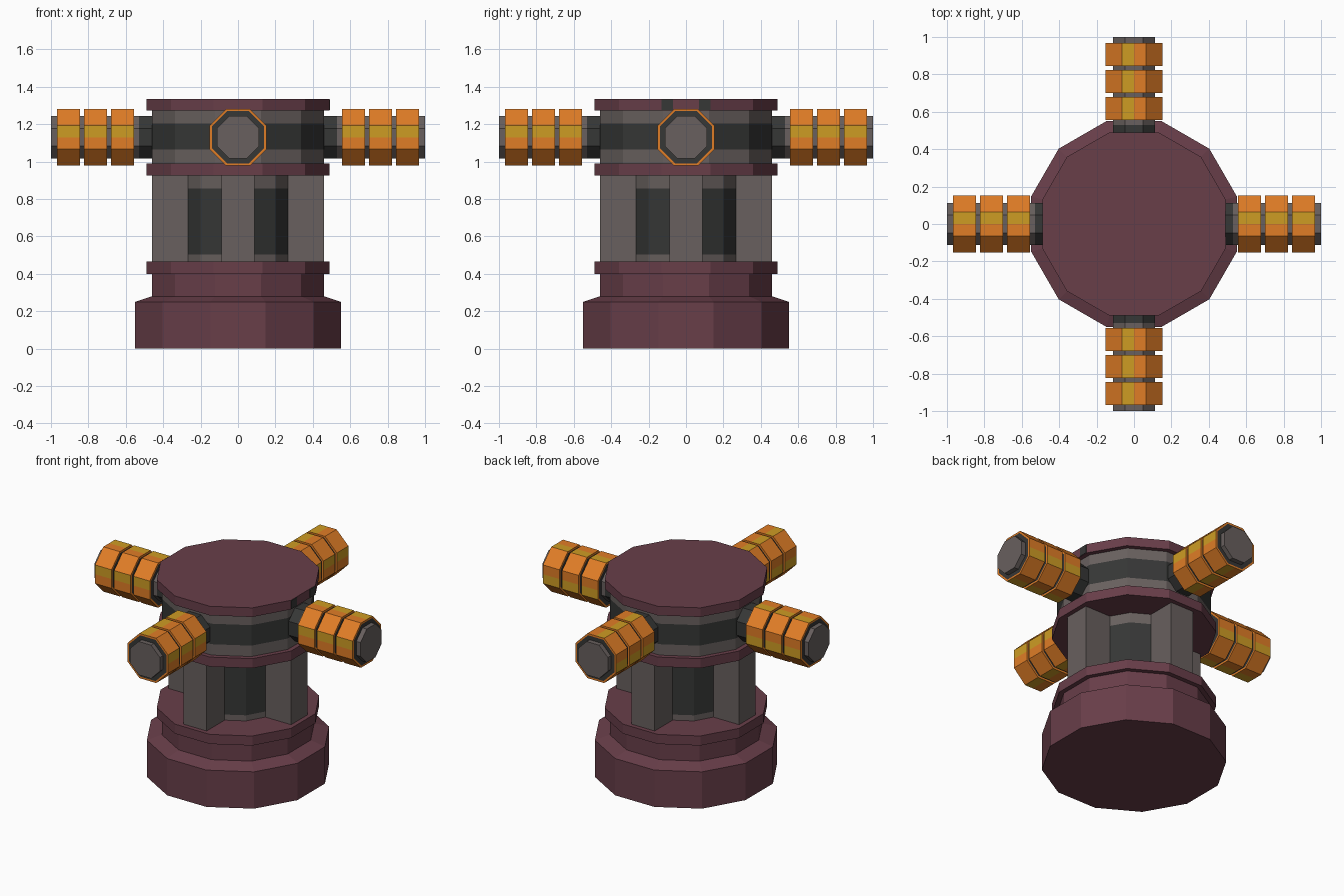
import bpy, bmesh, math
from mathutils import Matrix

if "Cube" in bpy.data.objects:
    bpy.data.objects.remove(bpy.data.objects["Cube"])


def srgb(r, g, b):
    def lin(c):
        c /= 255
        return c / 12.92 if c <= 0.04045 else ((c + 0.055) / 1.055) ** 2.4
    return (lin(r), lin(g), lin(b), 1)


COLOURS = [("maroon", (104, 62, 73)), ("warm_grey", (104, 96, 94)),
           ("charcoal", (54, 55, 54)), ("orange", (224, 125, 38)),
           ("mustard", (206, 156, 36))]
MATS = []
for name, rgb in COLOURS:
    m = bpy.data.materials.new(name)
    m.diffuse_color = srgb(*rgb)
    m.use_nodes = True
    m.node_tree.nodes["Principled BSDF"].inputs["Base Color"].default_value = m.diffuse_color
    MATS.append(m)
MAROON, GREY, DARK, ORANGE, YELLOW = range(5)


def finish(name, bm, matrix=None):
    bmesh.ops.recalc_face_normals(bm, faces=bm.faces)
    me = bpy.data.meshes.new(name)
    bm.to_mesh(me)
    bm.free()
    for m in MATS:
        me.materials.append(m)
    if matrix:
        me.transform(matrix)
    ob = bpy.data.objects.new(name, me)
    bpy.context.collection.objects.link(ob)
    return ob


def loft(bm, loops, mat_rule):
    """Skin closed loops of points; mat_rule(row, side) gives the colour."""
    rows = [[bm.verts.new(p) for p in loop] for loop in loops]
    n = len(rows[0])
    for i in range(len(rows) - 1):
        for j in range(n):
            k = (j + 1) % n
            f = bm.faces.new((rows[i][j], rows[i][k], rows[i + 1][k], rows[i + 1][j]))
            f.material_index = mat_rule(i, j)
    for row, i in ((rows[0], 0), (rows[-1], len(rows) - 2)):
        bm.faces.new(row).material_index = mat_rule(i, 0)


def box(name, lo, hi, mat, matrix=None):
    bm = bmesh.new()
    bmesh.ops.create_cube(bm, size=1)
    for v in bm.verts:
        v.co = [lo[i] + (v.co[i] + 0.5) * (hi[i] - lo[i]) for i in range(3)]
    for f in bm.faces:
        f.material_index = mat
    finish(name, bm, matrix)


# Twelve-sided turned body: (apothem, height, colour of the band above)
PROFILE = [(0.55, 0, MAROON), (0.55, 0.25, MAROON), (0.46, 0.28, MAROON),
           (0.46, 0.40, MAROON), (0.49, 0.40, MAROON), (0.49, 0.465, MAROON),
           (0.275, 0.465, GREY), (0.275, 0.503, DARK), (0.275, 0.856, GREY),
           (0.275, 0.925, MAROON), (0.49, 0.925, MAROON), (0.49, 0.99, MAROON),
           (0.46, 0.99, GREY), (0.46, 1.064, DARK), (0.46, 1.203, GREY),
           (0.46, 1.273, MAROON), (0.49, 1.273, MAROON), (0.49, 1.335, MAROON)]
bm = bmesh.new()
loops = []
for r, z, _ in PROFILE:
    R = r / math.cos(math.pi / 12)
    loops.append([(R * math.cos(math.radians(15 + 30 * k)),
                   R * math.sin(math.radians(15 + 30 * k)), z) for k in range(12)])
loft(bm, loops, lambda i, j: PROFILE[i][2])
finish("body", bm)

# Four pillars around the recessed core
for k in range(4):
    box(f"pillar_{k + 1}", (0.2, -0.087, 0.46), (0.46, 0.087, 0.93), GREY,
        Matrix.Rotation(k * math.pi / 2, 4, 'Z'))

# Small dark marks on the right side of the cap
for s in (-1, 1):
    y0, y1 = sorted((s * 0.07, s * 0.13))
    box("cap_mark", (0.487, y0, 1.275), (0.493, y1, 1.333), DARK)

# Octagon section with a split in the middle of the four axis-facing sides
ANGLES = [a + d for a in (0, 90, 180, 270) for d in (-22.5, 0, 22.5)]
ARM_Z = 1.13


def section(t, half):
    pts = []
    for a in ANGLES:
        r = half if a % 90 == 0 else half / math.cos(math.pi / 8)
        pts.append((t, r * math.cos(math.radians(a)), ARM_Z + r * math.sin(math.radians(a))))
    return pts


def band_colour(i, j):
    if i in (0, 4):
        return DARK
    if i == 2 and j % 3 == 0:
        return YELLOW
    return ORANGE


# Four arms: dark collar, grey barrel and three banded rings
for turn in (0, 1):
    for s in (1, -1):
        mat = Matrix.Rotation(turn * math.pi / 2, 4, 'Z')
        side = (("right", "left"), ("back", "front"))[turn][0 if s > 0 else 1]
        bm = bmesh.new()
        loft(bm, [section(s * t, 0.113) for t in (0.40, 0.53, 1.0)],
             lambda i, j: DARK if i == 0 else GREY)
        finish(f"{side}_barrel", bm, mat)
        for n in range(3):
            t0 = 0.556 + 0.144 * n
            t1 = t0 + 0.124
            bm = bmesh.new()
            loft(bm, [section(s * t, h) for t, h in
                      ((t0, 0.1), (t0, 0.14), (t0, 0.152),
                       (t1, 0.152), (t1, 0.14), (t1, 0.1))], band_colour)
            finish(f"{side}_ring_{n + 1}", bm, mat)
